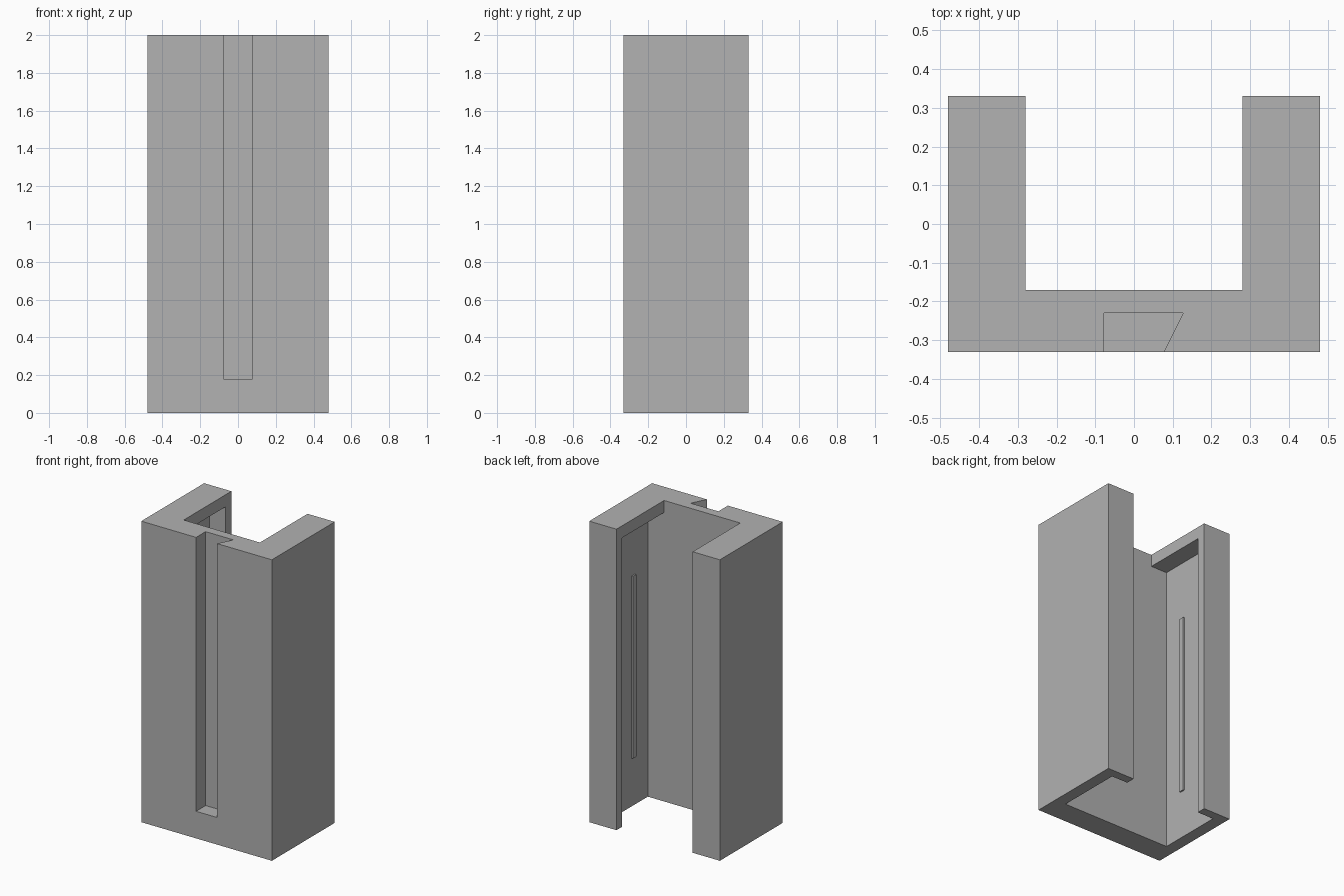
import bpy
import bmesh

cube = bpy.data.objects.get("Cube")
if cube:
    bpy.data.objects.remove(cube, do_unlink=True)

# Single grey plastic colour
grey = bpy.data.materials.new("grey")
grey.use_nodes = True
colour = (0.445, 0.445, 0.445, 1)
grey.diffuse_color = colour
grey.node_tree.nodes["Principled BSDF"].inputs["Base Color"].default_value = colour


def prism(name, outline, bottom, top):
    """Extrude a plan outline between two heights."""
    bm = bmesh.new()
    face = bm.faces.new([bm.verts.new((x, y, bottom)) for x, y in outline])
    extruded = bmesh.ops.extrude_face_region(bm, geom=[face])["geom"]
    moved = [v for v in extruded if isinstance(v, bmesh.types.BMVert)]
    bmesh.ops.translate(bm, verts=moved, vec=(0, 0, top - bottom))
    bmesh.ops.recalc_face_normals(bm, faces=bm.faces)
    mesh = bpy.data.meshes.new(name)
    bm.to_mesh(mesh)
    bm.free()
    mesh.materials.append(grey)
    obj = bpy.data.objects.new(name, mesh)
    bpy.context.collection.objects.link(obj)
    return obj


def rect(x0, x1, y0, y1):
    return [(x0, y0), (x1, y0), (x1, y1), (x0, y1)]


def combine(target, tool, operation):
    """Apply a boolean and discard the tool object."""
    tool.hide_render = True
    mod = target.modifiers.new(tool.name, "BOOLEAN")
    mod.operation = operation
    mod.solver = "EXACT"
    mod.object = tool
    bpy.context.view_layer.update()
    graph = bpy.context.evaluated_depsgraph_get()
    result = bpy.data.meshes.new_from_object(target.evaluated_get(graph))
    target.modifiers.clear()
    target.data = result
    bpy.data.objects.remove(tool, do_unlink=True)


# Channel-shaped housing, open at the back
W, D, H = 0.48, 0.33, 2.0
INNER, WALL = 0.28, -0.17
housing = prism("housing", [
    (-W, -D), (W, -D), (W, D), (INNER, D),
    (INNER, WALL), (-INNER, WALL), (-INNER, D), (-W, D)], 0, H)

# Wide pocket behind the rear lips and under the top rim, open at the bottom
POCKET = 0.40
combine(housing, prism("pocket_cutter", rect(-POCKET, POCKET, WALL, 0.27), -0.1, 1.92),
        "DIFFERENCE")

# Front groove with one undercut side, open at the top
combine(housing, prism("groove_cutter", [
    (-0.077, -0.43), (0.027, -0.43), (0.127, -0.23), (-0.077, -0.23)], 0.18, 2.1),
        "DIFFERENCE")

# Slim snap ridge on each pocket side wall
for side in (-1, 1):
    xs = sorted((side * (POCKET - 0.01), side * (POCKET + 0.02)))
    combine(housing, prism("snap_ridge", rect(*xs, -0.035, 0.0), 0.32, 1.53), "UNION")
